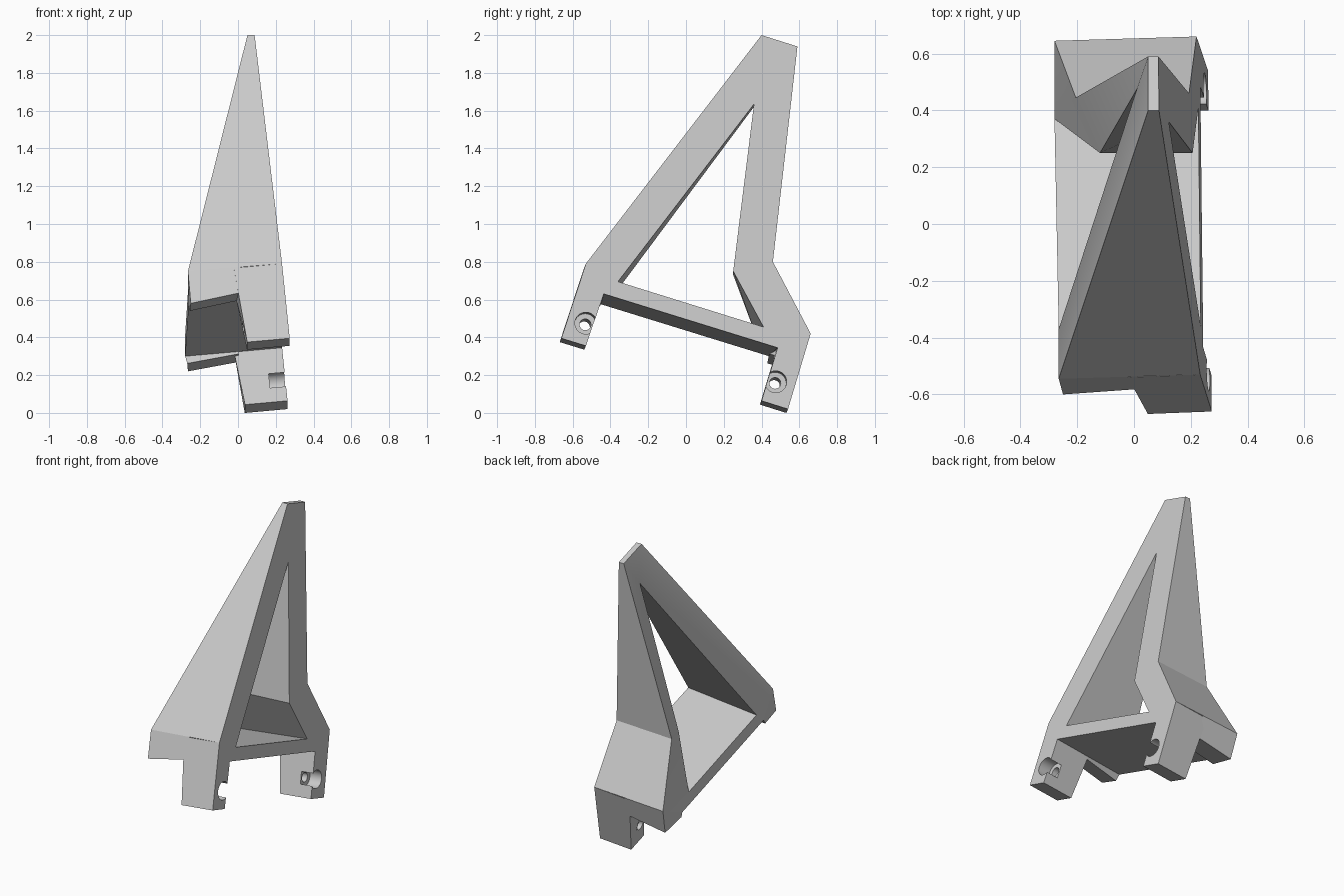
import bpy, bmesh
from mathutils import Vector

if "Cube" in bpy.data.objects:
    bpy.data.objects.remove(bpy.data.objects["Cube"])

grey = bpy.data.materials.new("light_grey")
grey.use_nodes = True
tone = (0.6, 0.6, 0.6, 1)
grey.diffuse_color = tone
grey.node_tree.nodes["Principled BSDF"].inputs["Base Color"].default_value = tone

# The mounting side is one tilted plane; everything is set out from it
NORMAL = Vector((1, 0.039, 0.09))


def mount(y, z, depth=0.0):
    """Point on the mounting plane, moved inwards by depth."""
    x = 0.22 - 0.09 * (z - 0.42) - 0.039 * (y - 0.66)
    return Vector((x, y, z)) - NORMAL * depth


def make(name, verts, faces):
    bm = bmesh.new()
    vs = [bm.verts.new(v) for v in verts]
    for f in faces:
        f = list(dict.fromkeys(f))
        if len(f) > 2:
            bm.faces.new([vs[i] for i in f])
    bmesh.ops.recalc_face_normals(bm, faces=bm.faces)
    mesh = bpy.data.meshes.new(name)
    bm.to_mesh(mesh)
    bm.free()
    mesh.materials.append(grey)
    ob = bpy.data.objects.new(name, mesh)
    bpy.context.collection.objects.link(ob)
    return ob


def prism(name, ring_a, ring_b):
    """Solid between two matching rings of points."""
    n = len(ring_a)
    sides = [(i, (i + 1) % n, (i + 1) % n + n, i + n) for i in range(n)]
    return make(name, ring_a + ring_b, [range(n), range(n, 2 * n)] + sides)


# Corners of the frame: mounting side point, far side point
corners = {
    "front_bend": (mount(-0.53, 0.79), Vector((-0.265, -0.545, 0.75))),
    "top_front": (mount(0.40, 2.0), Vector((0.05, 0.40, 2.0))),
    "top_back": (mount(0.59, 1.94), Vector((0.05, 0.59, 1.94))),
    "back_bend": (mount(0.46, 0.80), Vector((-0.205, 0.445, 0.775))),
    "heel": (mount(0.66, 0.42), Vector((-0.28, 0.645, 0.385))),
    "under_back": (mount(0.485, 0.345), Vector((-0.28, 0.44, 0.30))),
    "under_front": (mount(-0.435, 0.63), Vector((-0.262, -0.45, 0.575))),
    "hole_front": (mount(-0.36, 0.695), Vector((-0.265, -0.37, 0.64))),
    "hole_top": (mount(0.36, 1.635), Vector((0.01, 0.475, 1.775))),
    "hole_bend": (mount(0.25, 0.75), Vector((-0.12, 0.25, 0.73))),
    "hole_back": (mount(0.41, 0.455), Vector((-0.28, 0.37, 0.41))),
}
names = list(corners)
near = {n: i * 2 for i, n in enumerate(names)}

# Triangular frame: outer corners paired with corners of the opening
loop = [("front_bend", "hole_front"), ("top_front", "hole_top"),
        ("top_back", "hole_top"), ("back_bend", "hole_bend"),
        ("heel", "hole_back"), ("under_back", "hole_back"),
        ("under_front", "hole_front")]
faces = []
for (o1, i1), (o2, i2) in zip(loop, loop[1:] + loop[:1]):
    a, b, c, d = near[o1], near[o2], near[i2], near[i1]
    faces += [(a, b, c, d), (a + 1, b + 1, c + 1, d + 1), (a, b, b + 1, a + 1)]
    if c != d:
        faces.append((d, c, c + 1, d + 1))
frame = make("frame", [p for n in names for p in corners[n]], faces)


def cylinder(centre, radius, start, end):
    bpy.ops.mesh.primitive_cylinder_add(vertices=32, radius=radius, depth=end - start)
    ob = bpy.context.object
    axis = NORMAL.normalized()
    ob.rotation_euler = axis.to_track_quat("Z", "Y").to_euler()
    ob.location = centre - axis * (start + end) / 2
    ob.hide_render = True
    return ob


def leg(name, top, bottom, bolt):
    """Leg on the mounting side with a counterbored bolt hole."""
    yz = [(p.y, p.z, 0.255) for p in (corners[n][0] for n in top)]
    yz += [(y, z, 0.225) for y, z in bottom]
    ob = prism(name, [mount(y, z) for y, z, w in yz], [mount(*p) for p in yz])
    centre = mount(*bolt)
    for radius, start, end in ((0.058, -0.05, 0.085), (0.03, -0.04, 0.4)):
        cutter = cylinder(centre, radius, start, end)
        mod = ob.modifiers.new("bolt_hole", "BOOLEAN")
        mod.operation = "DIFFERENCE"
        mod.solver = "EXACT"
        mod.object = cutter
        bpy.context.view_layer.objects.active = ob
        bpy.ops.object.modifier_apply(modifier=mod.name)
        bpy.data.objects.remove(cutter)
    return ob


def rim(name, top, bottom, run):
    """Short skirt below the plate on the far side."""
    far = [corners[n][1] for n in top] + [Vector(p) for p in bottom]
    inner = [corners[n][1].lerp(corners[n][0], 0.56) for n in top]
    inner += [Vector(p) + Vector(run) for p in bottom]
    return prism(name, far, inner)


parts = [
    frame,
    leg("front_leg", ("front_bend", "under_front"),
        [(-0.53, 0.355), (-0.66, 0.395)], (-0.53, 0.475)),
    leg("back_leg", ("heel", "under_back"),
        [(0.40, 0.064), (0.54, 0.02)], (0.475, 0.165)),
    rim("front_rim", ("front_bend", "under_front"),
        [(-0.255, -0.475, 0.54), (-0.25, -0.60, 0.58)], (0.28, 0.02, 0.06)),
    rim("back_rim", ("heel", "under_back"),
        [(-0.268, 0.43, 0.262), (-0.265, 0.60, 0.22)], (0.27, 0.01, 0.05)),
]

# Soft shading on the twisted faces, crisp edges elsewhere
for ob in parts:
    bpy.ops.object.select_all(action="DESELECT")
    ob.select_set(True)
    bpy.context.view_layer.objects.active = ob
    bpy.ops.object.shade_smooth_by_angle(angle=0.35)
